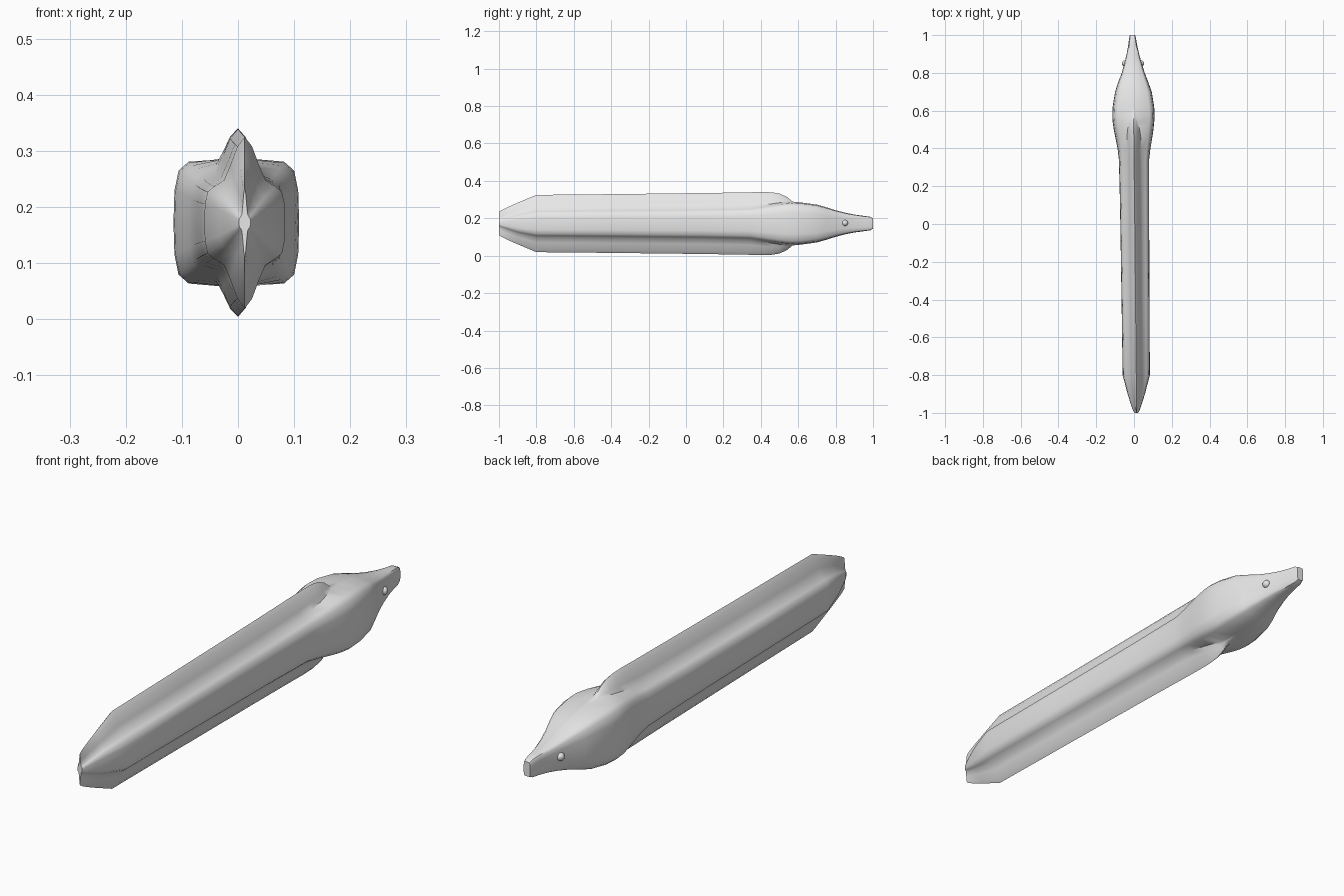
import bpy, bmesh

grey = bpy.data.materials.new("plain grey")
grey.diffuse_color = (0.8, 0.8, 0.8, 1)

MID_Z = 0.172

# Stations along the body:
# y, centre x, half width, half height, fin reach from centre, fin half width
STATIONS = [
    (-1.00, .012, .010, .010, .062, .005),
    (-.985, .012, .018, .018, .072, .008),
    (-.95, .012, .030, .030, .089, .015),
    (-.90, .012, .046, .047, .111, .026),
    (-.80, .012, .072, .067, .153, .037),
    (-.40, .008, .074, .070, .157, .039),
    (0.10, .003, .077, .075, .163, .040),
    (0.34, .000, .080, .080, .167, .040),
    (0.40, .000, .087, .089, .168, .039),
    (0.46, -.001, .098, .099, .167, .037),
    (0.50, -.002, .105, .106, .160, .032),
    (0.54, -.003, .110, .111, .142, .023),
    (0.57, -.003, .112, .113, .117, .014),
    (0.62, -.003, .110, .111, .112, .012),
    (0.70, -.003, .097, .100, .101, .012),
    (0.75, -.004, .080, .086, .087, .012),
    (0.80, -.004, .061, .070, .071, .012),
    (0.85, -.005, .046, .057, .058, .010),
    (0.90, -.006, .033, .047, .048, .008),
    (0.95, -.007, .023, .040, .041, .006),
    (0.985, -.008, .018, .036, .036, .005),
    (1.00, -.008, .014, .028, .028, .004),
]


def section(w, h, f, fw):
    """Closed outline: boxy body with a tapering fin above and below."""
    rise = max(f - h, 0)
    quarter = [(0, f), (.35 * fw, h + .8 * rise), (.7 * fw, h + .4 * rise),
               (fw, h + .1 * rise), (.76 * w, .96 * h), (.92 * w, .82 * h),
               (.985 * w, .5 * h), (w, 0)]
    half = quarter + [(x, -z) for x, z in quarter[-2::-1]]
    return half + [(-x, z) for x, z in half[-2:0:-1]]


def finish(bm, name, angle):
    bmesh.ops.recalc_face_normals(bm, faces=bm.faces)
    mesh = bpy.data.meshes.new(name)
    bm.to_mesh(mesh)
    bm.free()
    mesh.materials.append(grey)
    ob = bpy.data.objects.new(name, mesh)
    bpy.context.collection.objects.link(ob)
    bpy.ops.object.select_all(action='DESELECT')
    ob.select_set(True)
    bpy.context.view_layer.objects.active = ob
    bpy.ops.object.shade_smooth_by_angle(angle=angle)


# Body, head and long fins as one loft
bm = bmesh.new()
rings = []
for y, cx, w, h, f, fw in STATIONS:
    rings.append([bm.verts.new((cx + x, y, MID_Z + z))
                  for x, z in section(w, h, f, fw)])
for a, b in zip(rings, rings[1:]):
    n = len(a)
    for i in range(n):
        j = (i + 1) % n
        bm.faces.new((a[i], a[j], b[j], b[i]))
bm.faces.new(rings[0])
bm.faces.new(rings[-1])
finish(bm, "body", 0.75)

# Small bead eyes on both sides of the snout
for side, label in ((-1, "left"), (1, "right")):
    bm = bmesh.new()
    bmesh.ops.create_uvsphere(bm, u_segments=16, v_segments=10, radius=.016)
    bmesh.ops.translate(bm, verts=bm.verts, vec=(-.005 + side * .043, .85, .175))
    finish(bm, label + "_eye", 1.0)
